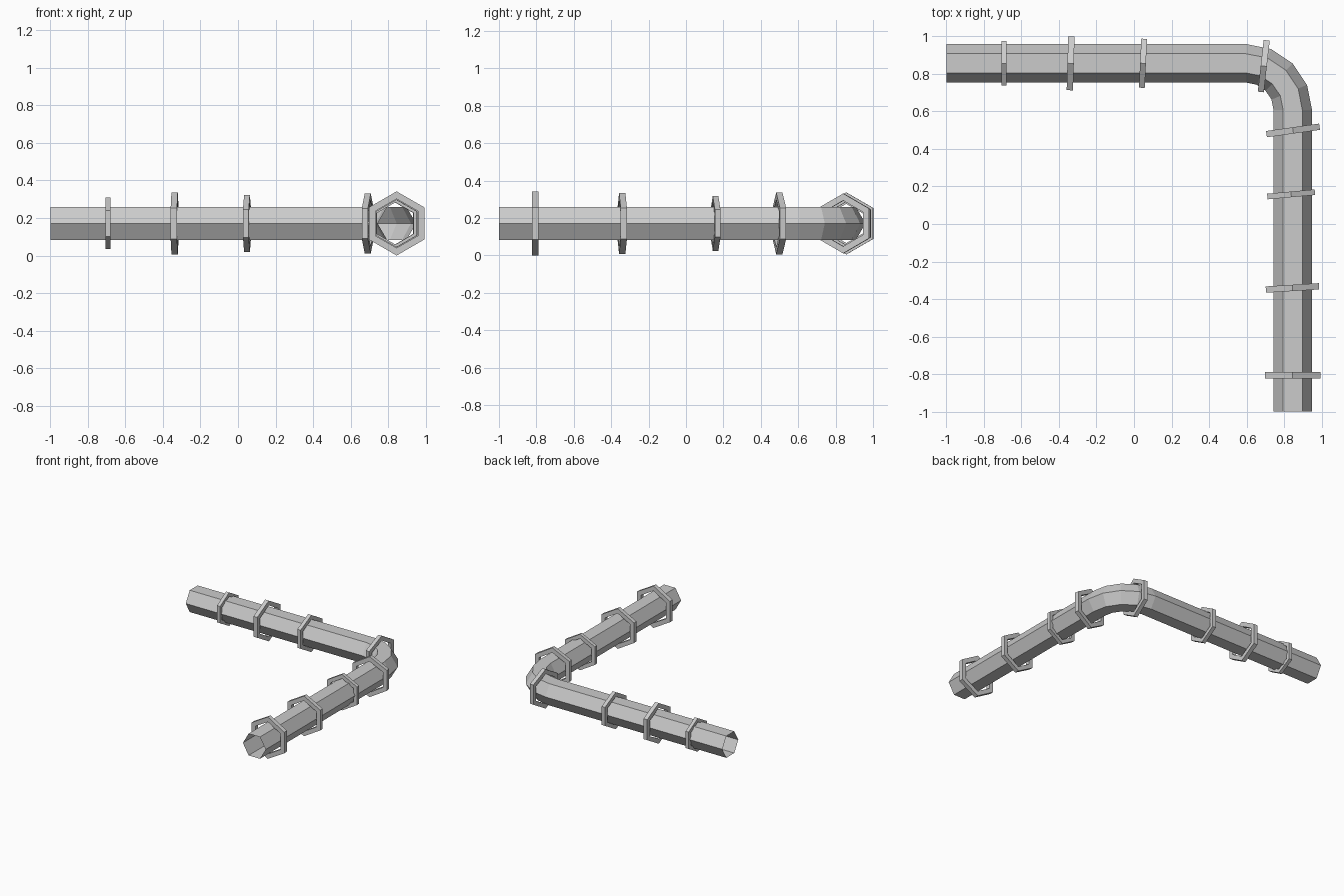
import bpy, bmesh, math
from mathutils import Matrix, Vector

if "Cube" in bpy.data.objects:
    bpy.data.objects.remove(bpy.data.objects["Cube"])

ZC = 0.171                 # height of the pipe axis
XC, YC, BEND = 0.847, 0.857, 0.25


def finish(bm, name):
    bmesh.ops.recalc_face_normals(bm, faces=bm.faces)
    mesh = bpy.data.meshes.new(name)
    bm.to_mesh(mesh)
    bm.free()
    obj = bpy.data.objects.new(name, mesh)
    bpy.context.collection.objects.link(obj)
    return obj


def bridge(bm, a, b):
    n = len(a)
    for i in range(n):
        bm.faces.new((a[i], a[(i + 1) % n], b[(i + 1) % n], b[i]))


# Open-ended six-sided pipe swept along an L with a rounded corner
def pipe(radius=0.1025, steps=4):
    bm = bmesh.new()
    cx, cy = XC - BEND, YC - BEND
    stations = [(-1.0, YC, math.pi / 2)]
    for i in range(steps + 1):
        a = math.pi / 2 * (1 - i / steps)
        stations.append((cx + BEND * math.cos(a), cy + BEND * math.sin(a), a))
    stations.append((XC, -1.0, 0.0))
    rows = []
    for x, y, a in stations:
        out = Vector((math.cos(a), math.sin(a), 0))
        row = []
        for k in range(6):
            t = k * math.pi / 3
            p = Vector((x, y, ZC)) + out * radius * math.cos(t)
            p.z += radius * math.sin(t)
            row.append(bm.verts.new(p))
        rows.append(row)
    for a, b in zip(rows, rows[1:]):
        bridge(bm, a, b)
    return finish(bm, "pipe")


# Hexagonal collar, point up, axis along y before turning about z
def collar(name, x, y, radius, turn):
    bm = bmesh.new()
    half = radius * 0.102
    loops = []
    for r, d in ((radius, -half), (radius, half),
                 (radius * 0.765, half), (radius * 0.765, -half)):
        loops.append([bm.verts.new((r * math.sin(k * math.pi / 3), d,
                                    r * math.cos(k * math.pi / 3)))
                      for k in range(6)])
    for i in range(4):
        bridge(bm, loops[i], loops[(i + 1) % 4])
    bm.transform(Matrix.Translation((x, y, ZC))
                 @ Matrix.Rotation(math.radians(turn), 4, 'Z'))
    return finish(bm, name)


pipe()

# Collars on the back run: x, y, radius, tilt
for i, (x, y, r, tilt) in enumerate([(-0.693, YC, 0.137, 0),
                                     (-0.338, YC, 0.166, 1.7),
                                     (0.048, YC, 0.151, 2.7),
                                     (0.692, 0.842, 0.160, 6.5)]):
    collar(f"back_collar_{i + 1}", x, y, r, 90 - tilt)

# Collars on the side run
for i, (x, y, r, tilt) in enumerate([(0.846, -0.806, 0.171, 0),
                                     (0.845, -0.341, 0.164, 3.5),
                                     (0.838, 0.158, 0.147, 5.2),
                                     (0.848, 0.499, 0.165, 8)]):
    collar(f"side_collar_{i + 1}", x, y, r, tilt)
